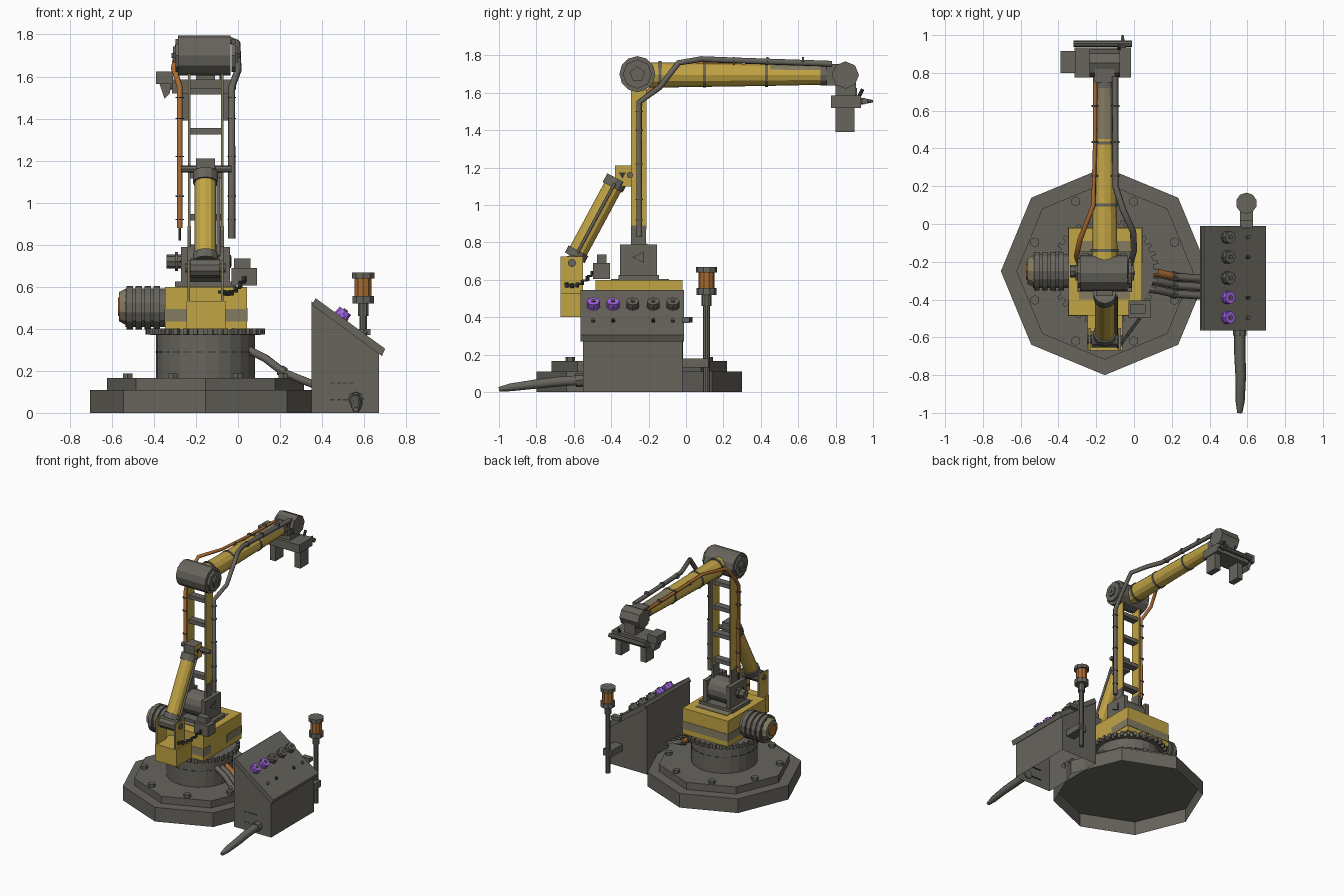
import bpy, bmesh, math
from mathutils import Vector, Matrix

if "Cube" in bpy.data.objects:
    bpy.data.objects.remove(bpy.data.objects["Cube"])

def mat(name, r, g, b):
    m = bpy.data.materials.new(name)
    m.diffuse_color = (r, g, b, 1)
    m.use_nodes = True
    m.node_tree.nodes["Principled BSDF"].inputs["Base Color"].default_value = m.diffuse_color
    return m

GREY = mat("dark_metal", .135, .128, .108)
DARK = mat("near_black", .04, .04, .037)
YEL = mat("worn_yellow", .54, .375, .06)
WORN = mat("faded_paint", .23, .20, .12)
ORG = mat("rust_orange", .40, .145, .03)
PUR = mat("purple_button", .42, .15, .90)
CX, CY = -.155, -.25          # robot axis

def finish(name, bm, m):
    bmesh.ops.recalc_face_normals(bm, faces=bm.faces)
    me = bpy.data.meshes.new(name)
    bm.to_mesh(me)
    bm.free()
    me.materials.append(m)
    o = bpy.data.objects.new(name, me)
    bpy.context.collection.objects.link(o)
    return o

def box(name, x0, x1, y0, y1, z0, z1, m, rot=0):
    bm = bmesh.new()
    c = Matrix.Translation(((x0 + x1) / 2, (y0 + y1) / 2, (z0 + z1) / 2))
    s = Matrix.Diagonal((x1 - x0, y1 - y0, z1 - z0, 1))
    bmesh.ops.create_cube(bm, size=1, matrix=c @ Matrix.Rotation(rot, 4, 'Z') @ s)
    return finish(name, bm, m)

def cyl(name, a, b, r, m, n=12, r2=None):
    a, b = Vector(a), Vector(b)
    d = b - a
    M = Matrix.Translation((a + b) / 2) @ d.to_track_quat('Z', 'Y').to_matrix().to_4x4()
    bm = bmesh.new()
    bmesh.ops.create_cone(bm, cap_ends=True, segments=n, radius1=r,
                          radius2=r if r2 is None else r2, depth=d.length, matrix=M)
    return finish(name, bm, m)

def prism(name, pts, axis, t0, t1, m):
    """Extrude a 2D profile along x (pts are y,z) or y (pts are x,z)."""
    bm = bmesh.new()
    put = (lambda p, t: (t, p[0], p[1])) if axis == 'x' else (lambda p, t: (p[0], t, p[1]))
    f = bm.faces.new([bm.verts.new(put(p, t0)) for p in pts])
    g = bmesh.ops.extrude_face_region(bm, geom=[f])
    vs = [v for v in g['geom'] if isinstance(v, bmesh.types.BMVert)]
    bmesh.ops.translate(bm, verts=vs, vec=Vector(put((0, 0), t1 - t0)))
    return finish(name, bm, m)

def tube(name, pts, r, m, radii=None):
    cu = bpy.data.curves.new(name, 'CURVE')
    cu.dimensions = '3D'
    cu.bevel_depth, cu.bevel_resolution, cu.use_fill_caps = r, 1, True
    sp = cu.splines.new('POLY')
    sp.points.add(len(pts) - 1)
    for i, p in enumerate(pts):
        sp.points[i].co = (*p, 1)
        sp.points[i].radius = radii[i] if radii else 1
    tmp = bpy.data.objects.new(name + "_curve", cu)
    bpy.context.collection.objects.link(tmp)
    me = bpy.data.meshes.new_from_object(tmp.evaluated_get(bpy.context.evaluated_depsgraph_get()))
    bpy.data.objects.remove(tmp)
    me.materials.clear()
    me.materials.append(m)
    bpy.context.collection.objects.link(bpy.data.objects.new(name, me))

def paint(o, m, rule):
    """Give a second colour to the faces that satisfy the rule."""
    o.data.materials.append(m)
    for f in o.data.polygons:
        f.material_index = int(rule(f))

def open_bottom(o):
    bm = bmesh.new()
    bm.from_mesh(o.data)
    bmesh.ops.delete(bm, geom=[f for f in bm.faces if f.normal.z < -.9], context='FACES_ONLY')
    bm.to_mesh(o.data)
    bm.free()

def polar(r, a, z):
    return Vector((CX + r * math.cos(a), CY + r * math.sin(a), z))

# --- octagonal base (hollow underneath), bolts, turntable and gear ring
open_bottom(cyl("base_lower", (CX, CY, 0), (CX, CY, .11), .55, GREY, 8))
cyl("base_upper", (CX, CY, .11), (CX, CY, .165), .468, GREY, 8)
for i in range(8):
    a = math.radians(22.5 + 45 * i)
    cyl("base_bolt", polar(.40, a, .16), polar(.40, a, .188), .026, GREY, 6)
cyl("turntable", (CX, CY, .165), (CX, CY, .375), .235, GREY, 24)
cyl("gear_ring", (CX, CY, .37), (CX, CY, .40), .262, GREY, 36)
for i in range(36):
    a = math.radians(10 * i)
    p = polar(.268, a, .385)
    box("gear_tooth", p.x - .016, p.x + .016, p.y - .011, p.y + .011, .372, .402, GREY, a)
for i in range(24):
    a = math.radians(15 * i + 7.5)
    p = polar(.2335, a, .29)
    box("turntable_seam", p.x - .003, p.x + .003, p.y - .02, p.y + .02, .288, .292, DARK, a)

# --- yellow body with faded band, motor on the left
box("body", -.347, .043, -.485, -.02, .40, .60, YEL)
for x0, x1 in ((-.35, -.245), (-.06, .046)):
    box("body_band_front", x0, x1, -.488, -.40, .435, .495, WORN)
box("body_band_back", -.35, .046, -.20, -.017, .44, .50, WORN)
box("body_top_wear", -.29, -.02, -.40, -.09, .60, .604, WORN)
cyl("motor", (-.535, CY, .50), (-.347, CY, .50), .092, GREY, 14)
for x in (-.53, -.487, -.444, -.401):
    cyl("motor_fin", (x, CY, .50), (x + .03, CY, .50), .104, GREY, 14)
cyl("motor_cap", (-.565, CY, .505), (-.53, CY, .505), .07, WORN, 10, .088)
cyl("motor_cap_centre", (-.572, CY, .505), (-.56, CY, .505), .045, ORG, 8)

# --- shoulder
for s in (-1, 1):
    x = CX + s * .1
    prism("shoulder_plate", [(-.353, .60), (-.155, .60), (-.155, .79), (-.353, .79)],
          'x', x - .017, x + .017, GREY)
    e = x + s * .019
    prism("shoulder_warning_mark", [(-.29, .72), (-.225, .69), (-.225, .75)], 'x', e - .003, e + .003, DARK)
    prism("shoulder_warning_face", [(-.281, .72), (-.231, .697), (-.231, .743)], 'x', e - .004, e + .004, GREY)
cyl("shoulder_drum", (CX - .085, CY, .71), (CX + .085, CY, .71), .092, GREY, 14)
cyl("shoulder_pin", (-.34, CY, .72), (-.26, CY, .72), .033, GREY, 8)
cyl("shoulder_pin_flange", (-.30, CY, .72), (-.285, CY, .72), .045, GREY, 8)
box("shoulder_foot", -.30, -.01, -.36, -.145, .60, .625, GREY)

# --- upright: two plates with rungs, paint rubbed off the edges
for x in (-.232, -.076):
    o = box("upright_plate", x - .006, x + .006, -.295, -.21, .87, 1.66, YEL)
    paint(o, WORN, lambda f: abs(f.normal.x) < .5)
    box("upright_foot", x - .009, x + .009, -.293, -.215, .72, .89, GREY)
for z in (.93, 1.13, 1.34, 1.53):
    box("rung", -.228, -.08, -.28, -.225, z - .015, z + .015, GREY)

# --- lift cylinder with lower clevis and upper bracket
box("clevis_block", -.245, -.06, -.67, -.48, .40, .53, YEL)
for x in (-.235, -.075):
    o = box("clevis_plate", x - .006, x + .006, -.67, -.55, .53, .725, YEL)
    paint(o, WORN, lambda f: abs(f.normal.x) < .5)
cyl("clevis_pin", (-.25, -.61, .69), (-.06, -.61, .69), .022, GREY, 8)
lo, hi = Vector((CX, -.61, .69)), Vector((CX, -.36, 1.155))
at = lambda t: lo.lerp(hi, t)
cyl("lift_eye", (-.225, -.61, .69), (-.085, -.61, .69), .045, GREY, 10)
cyl("lift_barrel", at(.08), at(.93), .051, YEL, 12)
cyl("lift_cap_bottom", at(.06), at(.14), .06, GREY, 12)
cyl("lift_cap_top", at(.87), at(.97), .06, GREY, 12)
off = Vector((.062, 0, 0))
tube("lift_pipe", [at(.12) + off, at(.92) + off], .009, GREY)
o = box("lift_bracket", -.20, -.11, -.38, -.285, 1.10, 1.21, GREY)
paint(o, YEL, lambda f: abs(f.normal.x) > .5)
cyl("lift_pin", (-.27, -.30, 1.16), (-.03, -.30, 1.16), .017, GREY, 8)
prism("lift_warning_mark", [(-.36, 1.175), (-.32, 1.175), (-.34, 1.14)], 'x', -.112, -.107, DARK)

# --- elbow
cyl("elbow_drum", (-.285, -.26, 1.70), (-.035, -.26, 1.70), .096, GREY, 12)
for s in (-1, 1):
    e = CX + s * .125
    cyl("elbow_cap", (e, -.26, 1.70), (e + s * .018, -.26, 1.70), .078, GREY, 8)
    cyl("elbow_nut", (e, -.26, 1.70), (e + s * .03, -.26, 1.70), .042, GREY, 5)
    cyl("elbow_axle", (e, -.26, 1.70), (e + s * .036, -.26, 1.70), .012, GREY, 6)

# --- forearm, faded on top near the wrist
for y0, y1, r0, r1, wear in ((-.2, -.08, .068, .066, 2), (-.08, .45, .066, .058, 2), (.45, .73, .058, .052, .6)):
    o = cyl("forearm", (CX, y0, 1.695), (CX, y1, 1.695), r0, YEL, 12, r1)
    paint(o, WORN, lambda f: f.normal.z > wear)
for y, r in ((-.14, .074), (.1, .068), (.43, .063)):
    cyl("forearm_band", (CX, y - .008, 1.695), (CX, y + .008, 1.695), r, GREY, 12)
cyl("forearm_collar", (CX, .72, 1.695), (CX, .82, 1.695), .056, GREY, 12)

# --- wrist, tool plate, fingers and side camera
cyl("wrist_drum", (-.235, .852, 1.695), (-.075, .852, 1.695), .073, GREY, 8)
box("wrist_block", -.21, -.10, .75, .85, 1.64, 1.755, GREY)
box("wrist_neck", -.20, -.11, .80, .91, 1.57, 1.66, GREY)
box("tool_plate", -.315, -.015, .775, .935, 1.52, 1.585, GREY)
cyl("tool_rail", (-.32, .955, 1.555), (-.01, .955, 1.555), .017, GREY, 8)
cyl("tool_nozzle", (-.06, .93, 1.555), (-.06, 1.0, 1.555), .02, GREY, 6, .006)
cyl("tool_hook", (-.08, .92, 1.57), (-.08, .945, 1.62), .01, DARK, 6)
for x in (-.262, -.048):
    box("gripper_finger", x - .024, x + .024, .80, .90, 1.39, 1.53, GREY)
box("camera_body", -.39, -.31, .80, .915, 1.565, 1.625, GREY)
prism("camera_hood", [(-.375, 1.57), (-.315, 1.57), (-.325, 1.52), (-.35, 1.495)], 'y', .82, .90, GREY)

# --- cables along upright and arm, with clips
tube("cable_grey", [(-.03, -.25, .83), (-.03, -.25, 1.55), (.0, -.14, 1.63), (-.005, -.04, 1.76),
                    (-.06, .08, 1.78), (-.098, .2, 1.775), (-.1, .78, 1.755)], .017, GREY)
tube("cable_orange", [(-.277, -.25, .88), (-.277, -.25, 1.55), (-.305, -.17, 1.64), (-.285, -.08, 1.75),
                      (-.215, .1, 1.755), (-.207, .4, 1.74), (-.205, .78, 1.73)], .014, ORG,
     [1, 1, 1, 1, .8, .8, .8])
cyl("cable_orange_end", (-.277, CY, .82), (-.277, CY, .89), .008, DARK, 6)
for z in (.92, 1.03, 1.22, 1.40, 1.50):
    for x in (-.277, -.03):
        cyl("cable_clip", (x, -.25, z - .003), (x, -.25, z + .003), .021, GREY, 8)
for y in (.25, .43, .62):
    cyl("cable_clip", (-.1, y, 1.77), (-.1, y + .01, 1.77), .022, GREY, 8)
    cyl("cable_clip", (-.207, y, 1.742), (-.207, y + .01, 1.742), .017, GREY, 8)

# --- valve box and hanging chain
box("valve_box", -.03, .09, -.497, -.406, .605, .69, GREY)
box("valve_box_top", -.02, .06, -.475, -.425, .69, .735, GREY)
for i in range(12):
    t = i / 11
    p = Vector((.03 - .11 * t, -.50 - .15 * t, .635 - .06 * t - .03 * math.sin(math.pi * t)))
    w, h = (.012, .006) if i % 2 else (.006, .013)
    box("chain_link", p.x - w, p.x + w, p.y - .009, p.y + .009, p.z - h, p.z + h, DARK, .9)

# --- control cabinet with sloped panel
open_bottom(prism("cabinet", [(.35, 0), (.67, 0), (.67, .30), (.35, .53)], 'y', -.55, -.02, GREY))
prism("cabinet_lid", [(.35, .515), (.37, .545), (.70, .305), (.685, .27)], 'y', -.565, -.01, GREY)
N = Vector((.588, 0, .809))
onlid = lambda x, y: Vector((x, y, .545 - (x - .37) * .727))
for i, y in enumerate((-.07, -.175, -.285, -.39, -.495)):
    p, m = onlid(.49, y), (PUR if i > 2 else GREY)
    cyl("button_ring", p - N * .01, p + N * .012, .036, m, 10)
    cyl("button", p, p + N * .035, .034, m, 8)
    cyl("button_cap", p + N * .035, p + N * .042, .012, GREY, 6)
    if i != 2:
        q = onlid(.60, y)
        cyl("toggle", q - N * .01, q + N * .015, .011, DARK if i % 2 else GREY, 6)
for i in range(4):
    for z in (.06, .14):
        box("cabinet_vent", .44 + i * .03, .46 + i * .03, -.553, -.54, z, z + .005, DARK)

# --- power cable lying on the floor
cyl("cable_gland", (.56, -.54, .065), (.56, -.59, .062), .036, GREY, 8)
tube("power_cable", [(.56, -.54, .065), (.56, -.68, .056), (.565, -.80, .043), (.562, -.94, .025), (.56, -1.0, .015)],
     .03, GREY, [1, 1, .95, .8, .45])

# --- hoses from turntable to cabinet
for y, m in ((-.27, ORG), (-.315, GREY), (-.36, GREY)):
    path = [(.05, y + .02, .30), (.13, y + .01, .26), (.22, y - .01, .19), (.36, y - .02, .135)]
    tube("base_hose", path[:3], .021, m)
    tube("base_hose_end", path[2:], .021, GREY)
    cyl("hose_collar", (.20, y - .005, .205), (.222, y - .01, .19), .026, GREY, 8)

# --- warning beacon on a pole
bx, by = .595, .11
box("beacon_bracket", .56, .63, -.02, .12, .13, .18, GREY)
box("beacon_junction", .56, .63, -.02, .02, .37, .40, GREY)
for name, z0, z1, r, m in (("pole", 0, .53, .019, GREY), ("collar", .46, .53, .026, GREY),
                           ("tray", .52, .555, .054, GREY), ("lamp", .555, .645, .042, ORG),
                           ("cap", .64, .668, .056, GREY)):
    cyl("beacon_" + name, (bx, by, z0), (bx, by, z1), r, m, 10)
